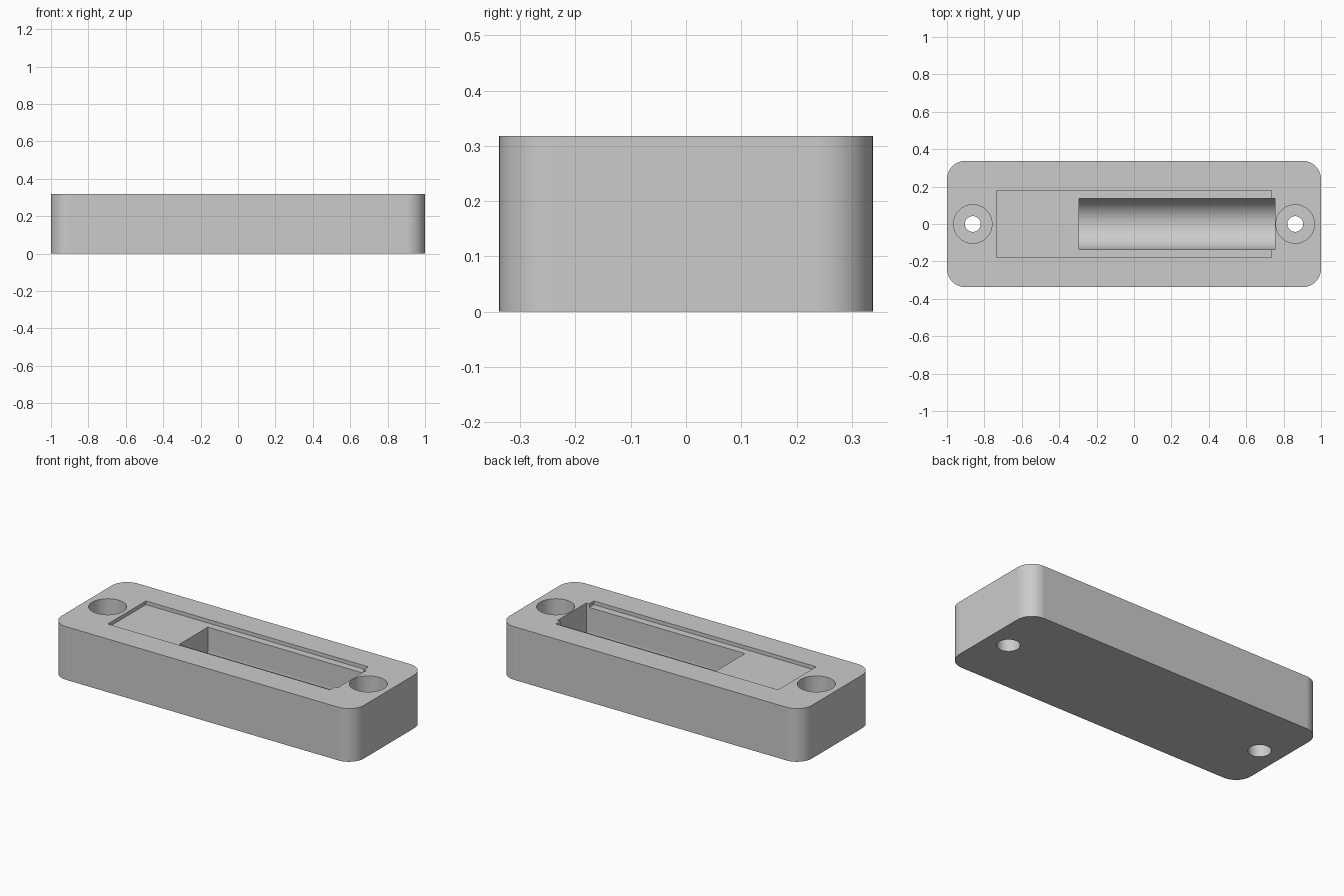
import bpy
import bmesh
from math import sin, cos, pi, radians
from mathutils import Matrix, Vector

cube = bpy.data.objects.get("Cube")
if cube:
    bpy.data.objects.remove(cube, do_unlink=True)

HEIGHT = 0.318
ABOVE = 0.4          # cutters end above the top face

grey = bpy.data.materials.new("plain grey")
grey.use_nodes = True
colour = (0.6, 0.6, 0.6, 1)
grey.diffuse_color = colour
grey.node_tree.nodes["Principled BSDF"].inputs["Base Color"].default_value = colour


def arc(cx, cy, r, start, end, steps):
    """Points on an arc, angles in half turns."""
    angles = [pi * (start + (end - start) * i / steps) for i in range(steps + 1)]
    return [(cx + r * cos(a), cy + r * sin(a)) for a in angles]


def prism(name, outline, low, high, along_x=False):
    """Extrude an outline along z, or along x when the outline is in y and z."""
    bm = bmesh.new()
    place = (lambda a, b: (low, a, b)) if along_x else (lambda a, b: (a, b, low))
    face = bm.faces.new([bm.verts.new(place(a, b)) for a, b in outline])
    step = Vector((high - low, 0, 0) if along_x else (0, 0, high - low))
    top = bmesh.ops.extrude_face_region(bm, geom=[face])
    verts = [v for v in top["geom"] if isinstance(v, bmesh.types.BMVert)]
    bmesh.ops.translate(bm, verts=verts, vec=step)
    bmesh.ops.recalc_face_normals(bm, faces=bm.faces)
    mesh = bpy.data.meshes.new(name)
    bm.to_mesh(mesh)
    bm.free()
    mesh.materials.append(grey)
    obj = bpy.data.objects.new(name, mesh)
    bpy.context.collection.objects.link(obj)
    return obj


def rectangle(x, y):
    return [(-x, -y), (x, -y), (x, y), (-x, y)]


def circle(x, r):
    return arc(x, 0, r, 0, 2, 64)[:-1]


# Block with rounded upright corners
outline = []
for k, (sx, sy) in enumerate([(1, 1), (-1, 1), (-1, -1), (1, -1)]):
    outline += arc(sx * 0.9, sy * 0.238, 0.1, k / 2, (k + 1) / 2, 14)
body = prism("housing_block", outline, 0, HEIGHT)

# Shallow lid recess and round-bottomed trough
trough = arc(0, 0.159, 0.136, 1, 2, 40) + [(0.136, ABOVE), (-0.136, ABOVE)]
cutters = [
    prism("lid_recess_cutter", rectangle(0.735, 0.18), HEIGHT - 0.022, ABOVE + 0.05),
    prism("trough_cutter", trough, -0.295, 0.754, along_x=True),
]

# Stepped screw holes: wide head bore, narrow neck, medium bore below
for side, x in (("left", 0.862), ("right", -0.862)):
    cutters += [
        prism(side + "_neck_cutter", circle(x, 0.042), -0.1, ABOVE),
        prism(side + "_head_bore_cutter", circle(x, 0.103), 0.17, ABOVE + 0.02),
        prism(side + "_lower_bore_cutter", circle(x, 0.062), -0.05, 0.11),
    ]

bpy.ops.object.select_all(action="DESELECT")
bpy.context.view_layer.objects.active = body
body.select_set(True)
for cutter in cutters:
    cutter.hide_render = True
    cut = body.modifiers.new("cut", "BOOLEAN")
    cut.operation = "DIFFERENCE"
    cut.solver = "EXACT"
    cut.object = cutter
    bpy.ops.object.modifier_apply(modifier=cut.name)
    bpy.data.objects.remove(cutter, do_unlink=True)

# Smooth curved walls, crisp edges, even shading on flat sides
bpy.ops.object.shade_smooth_by_angle(angle=radians(30))
even = body.modifiers.new("even_normals", "WEIGHTED_NORMAL")
even.keep_sharp = True
